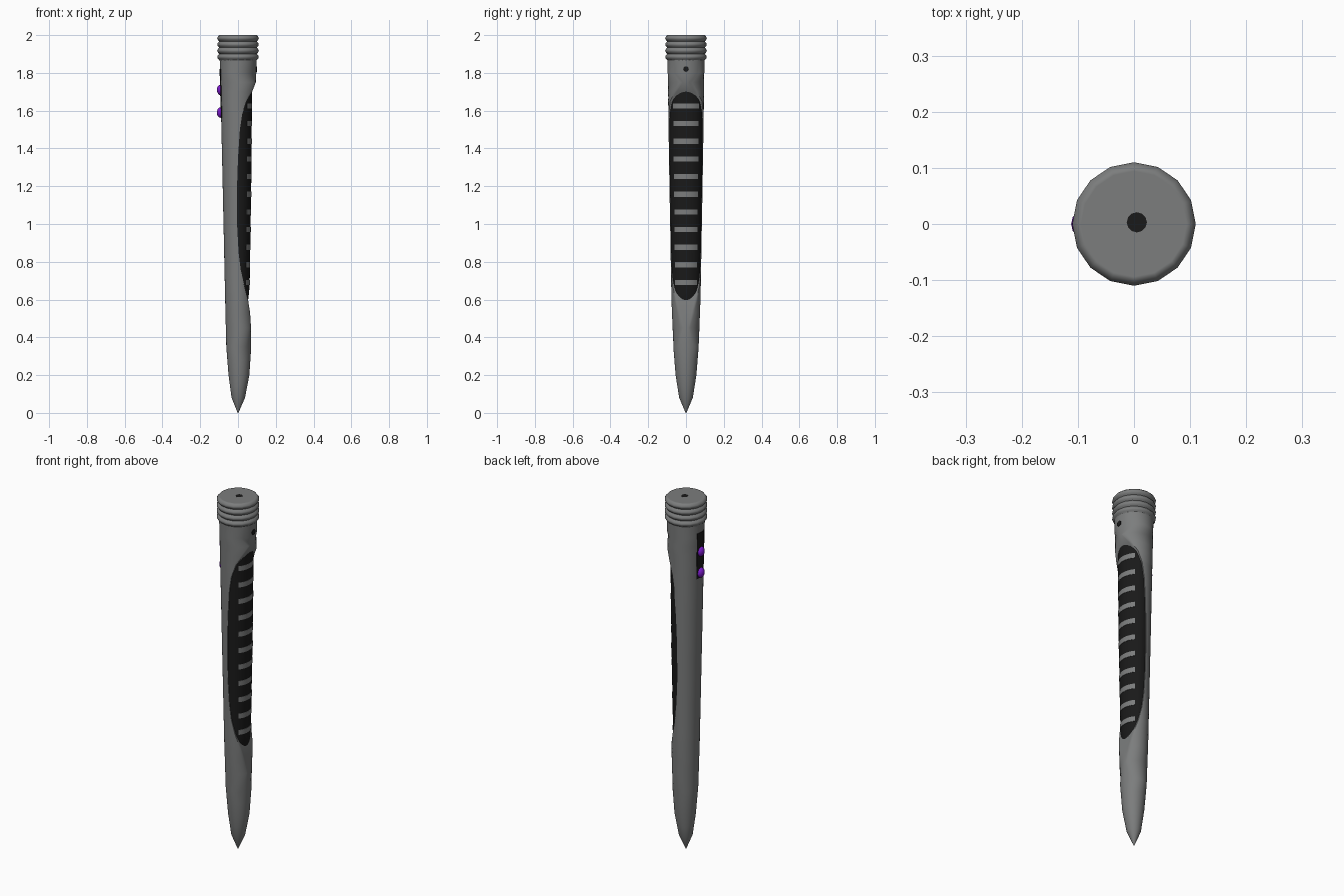
import bpy, bmesh, math

if "Cube" in bpy.data.objects:
    bpy.data.objects.remove(bpy.data.objects["Cube"])


def material(name, rgb):
    m = bpy.data.materials.new(name)
    m.diffuse_color = (*rgb, 1)
    m.use_nodes = True
    m.node_tree.nodes["Principled BSDF"].inputs["Base Color"].default_value = m.diffuse_color
    return m


GREY = material("grey metal", (0.2, 0.205, 0.205))
BLACK = material("black rubber", (0.01, 0.01, 0.01))
PURPLE = material("purple button", (0.2, 0.01, 0.6))


def interp(table, z):
    """Smoothly blended lookup in a (z, value) table."""
    if z <= table[0][0]:
        return table[0][1]
    for (z0, a), (z1, b) in zip(table, table[1:]):
        if z <= z1:
            return a + (b - a) * (z - z0) / (z1 - z0)
    return table[-1][1]


def finish(bm, name, mat, angle=40):
    bmesh.ops.remove_doubles(bm, verts=bm.verts, dist=1e-5)
    bmesh.ops.recalc_face_normals(bm, faces=bm.faces)
    me = bpy.data.meshes.new(name)
    bm.to_mesh(me)
    bm.free()
    me.materials.append(mat)
    ob = bpy.data.objects.new(name, me)
    bpy.context.collection.objects.link(ob)
    bpy.context.view_layer.objects.active = ob
    ob.select_set(True)
    bpy.ops.object.shade_smooth_by_angle(angle=math.radians(angle))
    ob.select_set(False)
    return ob


def loft(name, mat, rings, angle=40):
    """Skin a list of closed point rings and cap both ends."""
    bm = bmesh.new()
    rows = [[bm.verts.new(p) for p in r] for r in rings]
    n = len(rows[0])
    for a, b in zip(rows, rows[1:]):
        for i in range(n):
            j = (i + 1) % n
            bm.faces.new((a[i], a[j], b[j], b[i]))
    bm.faces.new(rows[0][::-1])
    bm.faces.new(rows[-1])
    return finish(bm, name, mat, angle)


# silhouettes of the handle, read as (z, value)
LEFT = [(0, -.002), (.08, -.034), (.2, -.05), (.35, -.062), (.6, -.068), (1.2, -.081),
        (1.6, -.09), (1.88, -.097)]
RIGHT = [(0, .002), (.08, .037), (.2, .06), (.35, .07), (.6, .074), (1.2, .085),
         (1.75, .096), (1.88, .098)]
DEPTH = [(0, .002), (.08, .036), (.2, .055), (.35, .067), (.6, .077), (1.2, .088),
         (1.88, .098)]
# scoop that the grip sits in
SCOOP = [(.35, .07), (.45, .069), (.53, .064), (.6, .053), (.68, .032), (.76, .014),
         (.85, .003), (1, -.005), (1.2, -.005), (1.35, 0), (1.5, .010), (1.58, .022),
         (1.65, .045), (1.7, .075), (1.75, .094), (1.8, .2)]


def ring(z, x0, x1, hy, cut=9, n=48):
    cx, rx = (x0 + x1) / 2, (x1 - x0) / 2
    pts = []
    # vertices are spread either side of the cut so that its edge stays clean
    t = math.acos(max(-1, min(1, (cut - cx) / rx)))
    for i in range(n):
        if t > 0.02:
            m = 12
            if i < m:                      # flat of the scoop
                y = -1 + 2 * i / m
                pts.append((cx + rx * math.cos(t), hy * math.sin(t) * y, z))
                continue
            a = t + (2 * math.pi - 2 * t) * (i - m) / (n - m)
        else:
            a = 2 * math.pi * (i - 6) / n
            if i >= 12:
                a = math.pi / 4 + 1.5 * math.pi * (i - 12) / (n - 12)
            else:
                a = -math.pi / 4 + math.pi / 2 * i / 12
        pts.append((cx + rx * math.cos(a), hy * math.sin(a), z))
    return pts


# main body: tapered, pointed, scooped on the +x side
zs = sorted({z for t in (LEFT, RIGHT, DEPTH, SCOOP) for z, _ in t} | {.03, .14, .28, 1.1, 1.42})
loft("handle_body", GREY, [
    ring(z, interp(LEFT, z), interp(RIGHT, z), interp(DEPTH, z),
         interp(SCOOP, z) if .4 < z < 1.8 else 9) for z in zs], 50)

# black grip filling the scoop
GRIP = [(.56, .045), (.6, .054), (.64, .059), (.7, .062), (1.2, .07), (1.66, .074), (1.72, .076)]
gz = [.56, .6, .64, .7, .85, 1.0, 1.2, 1.4, 1.55, 1.66, 1.72]
loft("rubber_grip", BLACK, [
    ring(z, interp(LEFT, z) * .85, interp(GRIP, z), interp(DEPTH, z) * .96) for z in gz])


# grey ribs hugging the outer face of the grip
def rib(z):
    hx, x0 = interp(GRIP, z), interp(LEFT, z) * .85
    cx, rx, hy = (hx + x0) / 2, (hx - x0) / 2, interp(DEPTH, z) * .96
    rings = []
    for k in range(13):
        a = math.radians(-48 + 8 * k)
        rings.append([((cx + (rx + o) * math.cos(a)), (hy + o) * math.sin(a), z + dz)
                      for o, dz in ((-.004, -.014), (.0015, -.014), (.0015, .014), (-.004, .014))])
    loft("grip_rib", GREY, rings, 30)


for i in range(11):
    rib(.69 + .0935 * i)

# ringed end cap, lathed as four rounded bulges
prof = [(.096, 1.86)]
for k in range(4):
    z0 = 1.868 + .033 * k
    for s in range(7):
        prof.append((.099 + .011 * math.sin(math.pi * s / 6), z0 + .033 * s / 6))
prof.append((.094, 2.0))
loft("ringed_cap", GREY, [[(r * math.cos(math.tau * i / 16), r * math.sin(math.tau * i / 16), z)
                           for i in range(16)] for r, z in prof], 60)


# thin black discs: end hole and side hole
def disc(name, r, h, loc, axis_x=False):
    bm = bmesh.new()
    bmesh.ops.create_cone(bm, cap_ends=True, segments=12, radius1=r, radius2=r, depth=h)
    for v in bm.verts:
        x, y, z = v.co
        if axis_x:
            x, z = z, x
        v.co = (x + loc[0], y + loc[1], z + loc[2])
    finish(bm, name, BLACK, 30)


disc("end_hole", .018, .004, (.005, .003, 1.9985))
disc("side_hole", .015, .006, (.0965, 0, 1.82), True)

# black strip behind the buttons, following the body's curve
strip = []
for z in (1.56, 1.65, 1.74, 1.82):
    x, hy = interp(LEFT, z), interp(DEPTH, z)
    row = []
    for o, order in ((.002, 1), (-.004, -1)):
        for k in range(-3, 4):
            a = math.radians(6 * k * order)
            row.append(((x - o) * math.cos(a), (hy + o) * math.sin(a), z))
    strip.append(row)
loft("button_strip", BLACK, strip, 30)

# purple buttons
for z in (1.71, 1.59):
    bm = bmesh.new()
    bmesh.ops.create_uvsphere(bm, u_segments=12, v_segments=8, radius=1)
    for v in bm.verts:
        v.co = (v.co.x * .02 - .092, v.co.y * .024, v.co.z * .028 + z)
    finish(bm, "button", PURPLE, 60)
